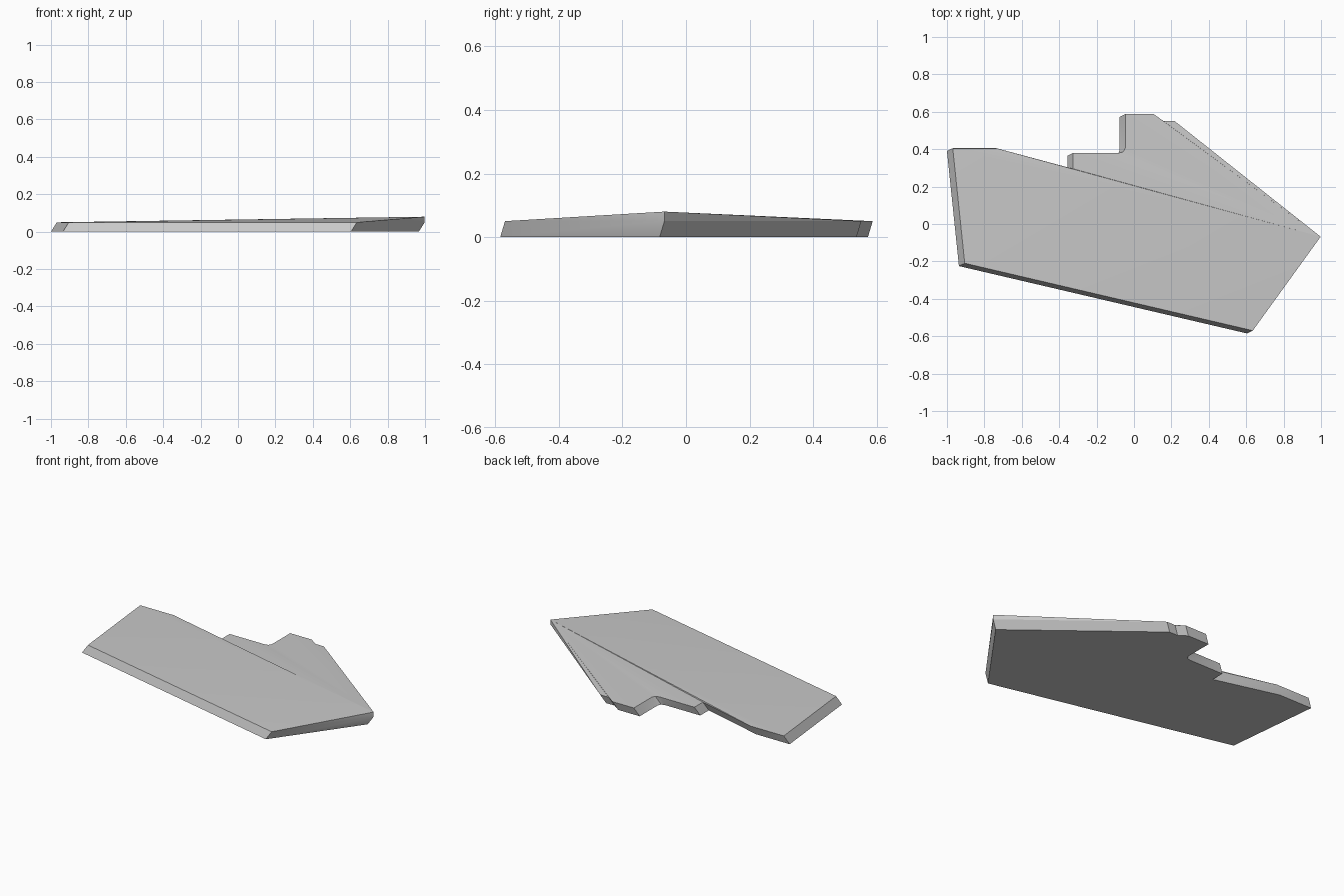
import bpy
import bmesh
import math

if "Cube" in bpy.data.objects:
    bpy.data.objects.remove(bpy.data.objects["Cube"], do_unlink=True)

# One plain grey for the whole slab
grey = bpy.data.materials.new("light grey")
grey.use_nodes = True
colour = (0.58, 0.58, 0.58, 1)
grey.diffuse_color = colour
grey.node_tree.nodes["Principled BSDF"].inputs["Base Color"].default_value = colour

THICK, PEAK = 0.05, 0.08
LEAN_X, LEAN_Y = 0.031, 0.015

# Upper outline, running clockwise from just after the raised tip
tip = (0.998, -0.068)
outline = [
    (0.635, -0.57), (-0.905, -0.21), (-0.969, 0.405), (-0.735, 0.405),
    (-0.325, 0.295), (-0.325, 0.38), (-0.08, 0.38), (-0.056, 0.387),
    (-0.046, 0.408), (-0.046, 0.588), (0.105, 0.588), (0.155, 0.552),
    (0.215, 0.552), tip,
]

bm = bmesh.new()
upper = [bm.verts.new((x, y, THICK)) for x, y in outline]
lower = [bm.verts.new((x - LEAN_X, y - LEAN_Y, 0)) for x, y in outline]
peak = bm.verts.new((*tip, PEAK))

# Flat underside and leaning side walls
bm.faces.new(lower)
count = len(outline)
for i in range(count):
    j = (i + 1) % count
    bm.faces.new((upper[i], upper[j], lower[j], lower[i]))

# Top surface fans out from the raised tip
for a, b in zip(upper, upper[1:] + upper[:1]):
    bm.faces.new((peak, b, a))

bmesh.ops.recalc_face_normals(bm, faces=bm.faces)
mesh = bpy.data.meshes.new("slab")
bm.to_mesh(mesh)
bm.free()
mesh.materials.append(grey)
slab = bpy.data.objects.new("slab", mesh)
bpy.context.collection.objects.link(slab)

# Soft shading over the shallow fan, crisp outer edges
bpy.ops.object.select_all(action="DESELECT")
slab.select_set(True)
bpy.context.view_layer.objects.active = slab
bpy.ops.object.shade_smooth_by_angle(angle=math.radians(30))
